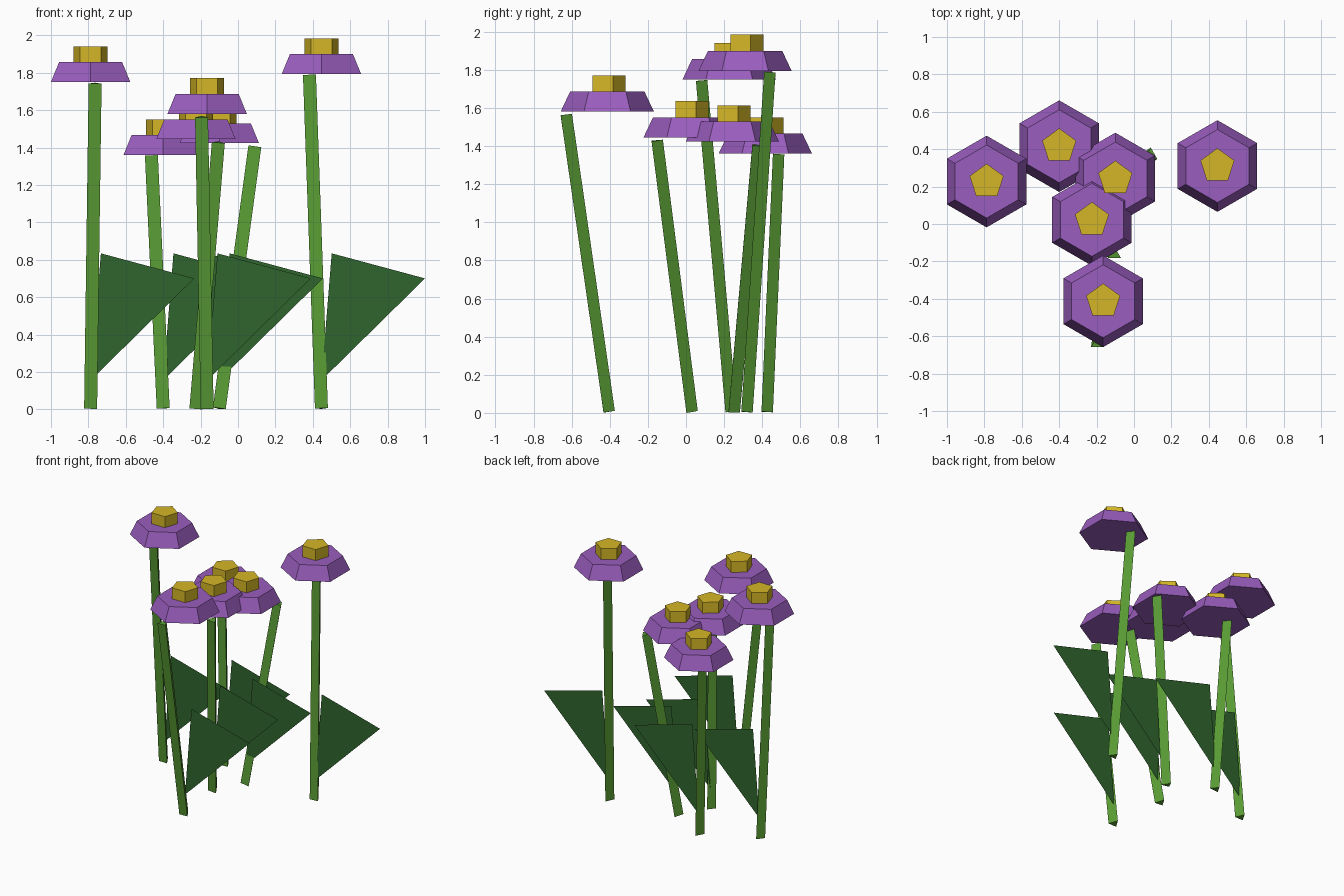
import bpy, bmesh, math
from mathutils import Vector

if "Cube" in bpy.data.objects:
    bpy.data.objects.remove(bpy.data.objects["Cube"])


def material(name, rgb):
    m = bpy.data.materials.new(name)
    m.diffuse_color = (*rgb, 1)
    m.use_nodes = True
    m.node_tree.nodes["Principled BSDF"].inputs["Base Color"].default_value = m.diffuse_color
    return m


STEM = material("stem_green", (0.10, 0.33, 0.035))
LEAF = material("leaf_green", (0.03, 0.13, 0.026))
PETAL = material("petal_purple", (0.32, 0.11, 0.51))
CENTRE = material("centre_yellow", (0.66, 0.47, 0.02))


def add_object(name, bm, mat):
    mesh = bpy.data.meshes.new(name)
    bm.to_mesh(mesh)
    bm.free()
    mesh.materials.append(mat)
    ob = bpy.data.objects.new(name, mesh)
    bpy.context.collection.objects.link(ob)
    return ob


def frustum(name, sides, r_bottom, r_top, height, mat):
    """Closed frustum standing on its origin, one corner towards +y."""
    bm = bmesh.new()
    rings = []
    for r, z in ((r_bottom, 0), (r_top, height)):
        angles = [math.pi / 2 + math.tau * i / sides for i in range(sides)]
        rings.append([bm.verts.new((r * math.cos(a), r * math.sin(a), z)) for a in angles])
    low, high = rings
    bm.faces.new(low[::-1])
    bm.faces.new(high)
    for i in range(sides):
        j = (i + 1) % sides
        bm.faces.new((low[i], low[j], high[j], high[i]))
    return add_object(name, bm, mat)


# base x, base y, head height, stem lean in x and y
flowers = [
    (-0.788, 0.227, 1.750, 0.024, -0.155),
    (-0.400, 0.416, 1.360, -0.063, 0.060),
    (-0.100, 0.243, 1.423, 0.190, 0.125),
    (-0.225, 0.022, 1.445, 0.120, -0.183),
    (-0.165, -0.413, 1.580, -0.030, -0.225),
    (0.446, 0.310, 1.793, -0.064, 0.120),
]

for n, (x, y, h, dx, dy) in enumerate(flowers, 1):
    # three-sided stem leaning from its foot
    length = h - 0.005
    rise = math.sqrt(length ** 2 - dx ** 2 - dy ** 2)
    stem = frustum(f"stem_{n}", 3, 0.04, 0.04, length, STEM)
    stem.location = (x, y, 0.005)
    stem.rotation_mode = 'QUATERNION'
    stem.rotation_quaternion = Vector((0, 0, 1)).rotation_difference(Vector((dx, dy, rise)))

    # flat triangular leaf
    bm = bmesh.new()
    bm.faces.new([bm.verts.new(p) for p in ((0, 0, 0.155), (0.554, 0, 0.70), (0.055, 0, 0.834))])
    add_object(f"leaf_{n}", bm, LEAF).location = (x, y, 0)

    # six-sided petal disc and five-sided centre, upright above the foot
    frustum(f"petals_{n}", 6, 0.245, 0.195, 0.106, PETAL).location = (x, y, h)
    frustum(f"flower_centre_{n}", 5, 0.0955, 0.0955, 0.085, CENTRE).location = (x, y, h + 0.106)
